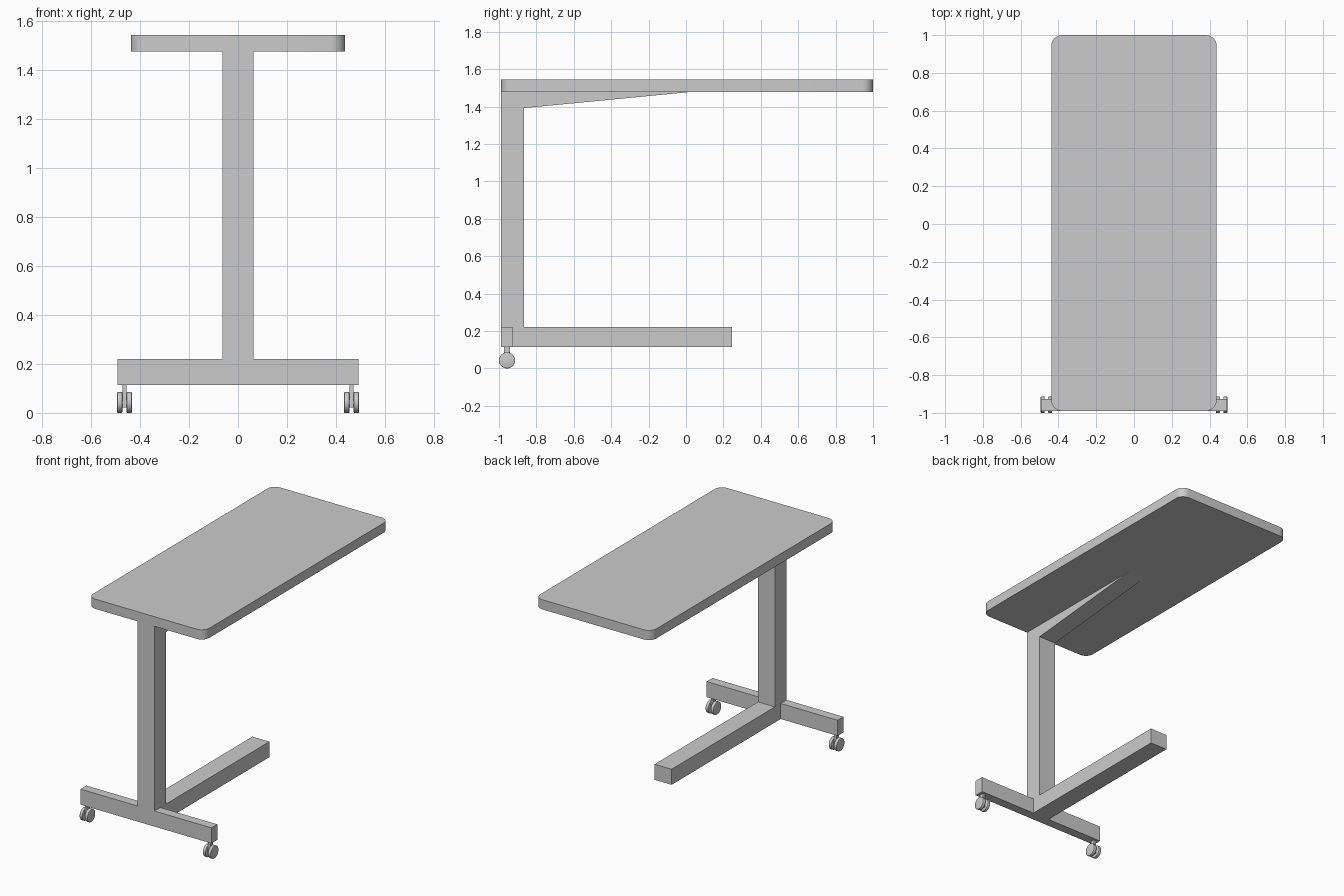
import bpy, bmesh, math
from mathutils import Matrix, Vector

if "Cube" in bpy.data.objects:
    bpy.data.objects.remove(bpy.data.objects["Cube"])


def make_object(name, bm):
    bmesh.ops.recalc_face_normals(bm, faces=bm.faces)
    mesh = bpy.data.meshes.new(name)
    bm.to_mesh(mesh)
    bm.free()
    obj = bpy.data.objects.new(name, mesh)
    bpy.context.collection.objects.link(obj)
    return obj


def extruded(name, points, offset):
    bm = bmesh.new()
    face = bm.faces.new([bm.verts.new(p) for p in points])
    result = bmesh.ops.extrude_face_region(bm, geom=[face], use_keep_orig=True)
    verts = [g for g in result["geom"] if isinstance(g, bmesh.types.BMVert)]
    bmesh.ops.translate(bm, verts=verts, vec=Vector(offset))
    return make_object(name, bm)


def box(name, lo, hi):
    bm = bmesh.new()
    bmesh.ops.create_cube(bm, size=1)
    for v in bm.verts:
        v.co = [(a + b) / 2 + c * (b - a) for a, b, c in zip(lo, hi, v.co)]
    return make_object(name, bm)


def smooth(obj):
    bpy.ops.object.select_all(action='DESELECT')
    obj.select_set(True)
    bpy.context.view_layer.objects.active = obj
    bpy.ops.object.shade_smooth_by_angle(angle=math.radians(35))


def wheel(name, x, y, radius, width):
    bm = bmesh.new()
    bmesh.ops.create_cone(bm, cap_ends=True, segments=32, radius1=radius,
                          radius2=radius, depth=width,
                          matrix=Matrix.Translation((x, y, radius)) @ Matrix.Rotation(math.pi / 2, 4, 'Y'))
    rims = [e for e in bm.edges if any(len(f.verts) > 4 for f in e.link_faces)]
    bmesh.ops.bevel(bm, geom=rims, offset=0.003, segments=2, profile=0.5, affect='EDGES')
    smooth(make_object(name, bm))


# Rounded tabletop
half_x, y0, y1, r = 0.438, -0.99, 1.0, 0.058
outline = []
for cx, cy, start in ((half_x - r, y1 - r, 0), (r - half_x, y1 - r, 90),
                      (r - half_x, y0 + r, 180), (half_x - r, y0 + r, 270)):
    for i in range(9):
        a = math.radians(start + i * 90 / 8)
        outline.append((cx + r * math.cos(a), cy + r * math.sin(a), 1.478))
smooth(extruded("tabletop", outline, (0, 0, 0.066)))

# Column, tapered support arm and long foot as one side profile
half_w = 0.064
profile = [(-0.99, 0.115), (0.246, 0.115), (0.246, 0.221), (-0.865, 0.221),
           (-0.865, 1.392), (0.025, 1.478), (-0.99, 1.478)]
extruded("column_and_foot", [(-half_w, y, z) for y, z in profile], (2 * half_w, 0, 0))

# Cross foot halves and twin-wheel casters
for side, sx in (("left", -1), ("right", 1)):
    xs = sorted((sx * half_w, sx * 0.493))
    box(f"cross_foot_{side}", (xs[0], -0.99, 0.115), (xs[1], -0.927, 0.221))
    cx, cy = sx * 0.464, -0.957
    box(f"caster_stem_{side}", (cx - 0.009, cy - 0.015, 0.022), (cx + 0.009, cy + 0.015, 0.115))
    for part, dx in (("a", -0.0195), ("b", 0.0195)):
        wheel(f"caster_wheel_{side}_{part}", cx + dx, cy, 0.043, 0.021)
